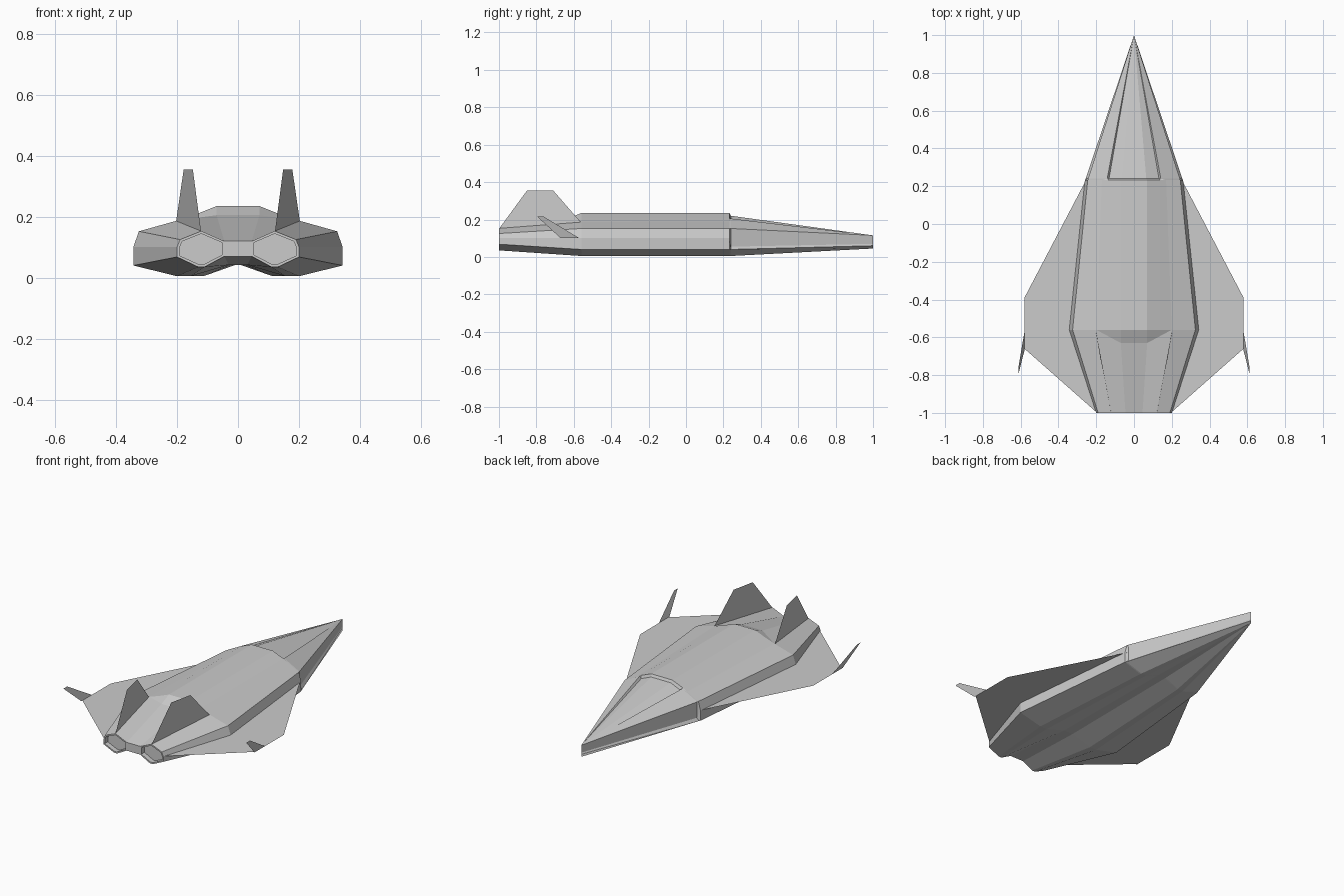
import bpy, bmesh
from mathutils import Vector

if "Cube" in bpy.data.objects:
    bpy.data.objects.remove(bpy.data.objects["Cube"])


def finish(bm, name):
    me = bpy.data.meshes.new(name)
    bm.to_mesh(me)
    bm.free()
    ob = bpy.data.objects.new(name, me)
    bpy.context.collection.objects.link(ob)
    mod = ob.modifiers.new("mirror", 'MIRROR')
    mod.merge_threshold = 0.0005
    return ob


def plate(name, pts):
    # thin single-surface panel, mirrored across x
    bm = bmesh.new()
    bm.faces.new([bm.verts.new(p) for p in pts])
    return finish(bm, name)


def at(y, pts):
    return [(x, y, z) for x, z in pts]


# hull half sections, listed from top centre around to bottom centre
tail = at(-1, [(0, .12), (.045, .12), (.12, .153), (.12, .153), (.19, .125),
               (.2, .10), (.2, .068), (.13, .035), (.11, .035), (.045, .07), (0, .07)])
wide = at(-.56, [(0, .235), (.07, .235), (.14, .207), (.2, .187), (.325, .152),
                 (.343, .10), (.343, .04), (.2, .005), (.155, .005), (.03, .042), (0, .042)])
# sloping step behind the spine shares the rest of the wide section
step = [(0, -.63, .205), (.07, -.63, .205), wide[3]] + wide[3:]
shoulder = at(.232, [(0, .235), (.07, .235), (.14, .207), (.17, .19), (.245, .152),
                     (.26, .10), (.26, .04), (.15, .005), (.115, .005), (.025, .042), (0, .042)])
# canopy panel and nose sides are slightly recessed
nose = at(.24, [(0, .22), (.065, .22), (.132, .192), (.142, .205), (.243, .152),
                (.24, .055), (.256, .04), (.148, .005), (.113, .005), (.025, .042), (0, .042)])
tip = at(1, [(0, .115)] * 5 + [(0, .07), (0, .06)] + [(0, .045)] * 4)

# hull: loft the sections
bm = bmesh.new()
rings = [[bm.verts.new(p) for p in s] for s in (tail, step, wide, shoulder, nose, tip)]
for a, b in zip(rings, rings[1:]):
    for i in range(len(a) - 1):
        bm.faces.new((a[i], a[i + 1], b[i + 1], b[i]))
t = rings[0]
bm.faces.new((t[0], t[1], t[9], t[10]))
bm.faces.new(t[1:3] + t[4:10])
bmesh.ops.remove_doubles(bm, verts=bm.verts, dist=0.0005)
bmesh.ops.recalc_face_normals(bm, faces=bm.faces)
side = max(bm.faces, key=lambda f: f.calc_center_median().x)
if side.normal.x < 0:
    bmesh.ops.reverse_faces(bm, faces=bm.faces)

# engine nozzle: inset rim and recess
cap = [f for f in bm.faces if len(f.verts) > 6]
bmesh.ops.inset_region(bm, faces=cap, thickness=.009)
inner = bmesh.ops.extrude_discrete_faces(bm, faces=cap)['faces']
bmesh.ops.translate(bm, vec=Vector((0, .03, 0)), verts=inner[0].verts)
finish(bm, "hull")

# flat delta wings
plate("wings", [(.25, .24, .1), (.58, -.39, .1), (.58, -.66, .1), (.195, -1, .1), (.335, -.56, .1)])
# tilted wing tip blades
plate("winglets", [(.58, -.57, .1), (.612, -.76, .215), (.612, -.795, .215), (.58, -.67, .1)])
# upright tail fins
plate("tail_fins", [(.203, -.56, .183), (.178, -.71, .355), (.148, -.85, .355), (.121, -1, .15)])
